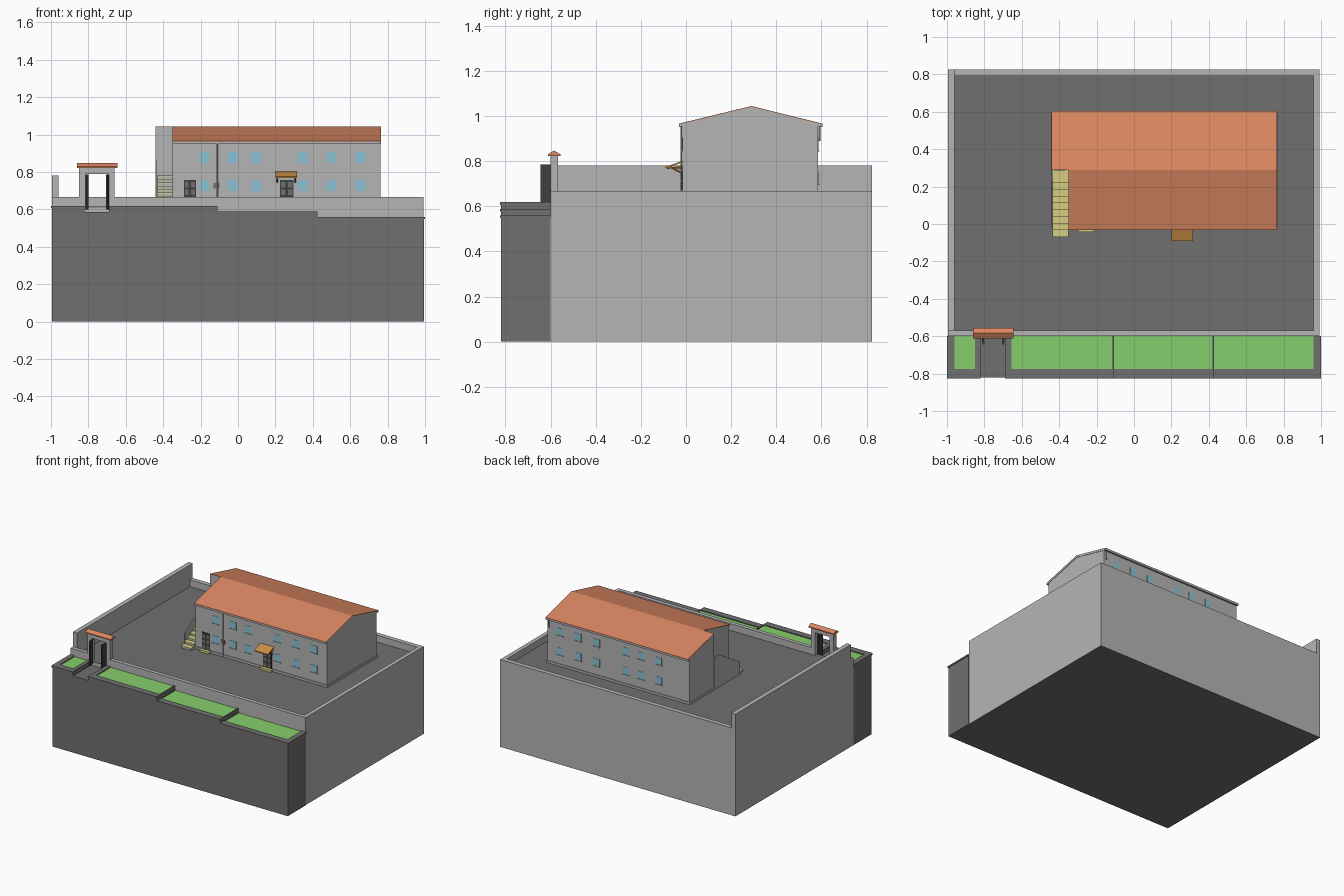
import bpy, bmesh, math
from mathutils import Vector

if "Cube" in bpy.data.objects:
    bpy.data.objects.remove(bpy.data.objects["Cube"])


def mat(name, r, g, b):
    m = bpy.data.materials.new(name)
    m.diffuse_color = (r, g, b, 1)
    m.use_nodes = True
    m.node_tree.nodes["Principled BSDF"].inputs["Base Color"].default_value = m.diffuse_color
    return m


LIGHT = mat("plaster", 0.46, 0.46, 0.46)
DARK = mat("dark_stone", 0.16, 0.16, 0.16)
TILE = mat("roof_tile", 0.70, 0.24, 0.12)
GRASS = mat("grass", 0.24, 0.62, 0.15)
GLASS = mat("glass", 0.25, 0.55, 0.68)
STEP = mat("step_stone", 0.66, 0.62, 0.22)
WOOD = mat("canopy_wood", 0.60, 0.28, 0.06)
DOOR = mat("door_dark", 0.05, 0.05, 0.05)


def finish(name, bm, m):
    bmesh.ops.recalc_face_normals(bm, faces=bm.faces)
    me = bpy.data.meshes.new(name)
    bm.to_mesh(me)
    bm.free()
    me.materials.append(m)
    ob = bpy.data.objects.new(name, me)
    bpy.context.collection.objects.link(ob)
    return ob


def box(name, x0, x1, y0, y1, z0, z1, m):
    bm = bmesh.new()
    bmesh.ops.create_cube(bm, size=1)
    for v in bm.verts:
        v.co = Vector((x1 if v.co.x > 0 else x0, y1 if v.co.y > 0 else y0, z1 if v.co.z > 0 else z0))
    return finish(name, bm, m)


def prism(name, x0, x1, yz, m):
    """Extrude a (y, z) outline along x."""
    bm = bmesh.new()
    f = bm.faces.new([bm.verts.new((x0, y, z)) for y, z in yz])
    r = bmesh.ops.extrude_face_region(bm, geom=[f])
    bmesh.ops.translate(bm, vec=(x1 - x0, 0, 0), verts=[g for g in r["geom"] if isinstance(g, bmesh.types.BMVert)])
    return finish(name, bm, m)


def rod(name, a, b, r, m):
    a, b = Vector(a), Vector(b)
    bm = bmesh.new()
    bmesh.ops.create_cone(bm, cap_ends=True, segments=8, radius1=r, radius2=r, depth=(b - a).length)
    ob = finish(name, bm, m)
    ob.location = (a + b) / 2
    ob.rotation_euler = (b - a).to_track_quat('Z', 'Y').to_euler()
    return ob


# terrace block with dark underside and courtyard paving
G = 0.615
base = box("terrace_block", -0.995, 0.992, -0.6, 0.825, 0, G - 0.004, LIGHT)
base.data.materials.append(DARK)
for p in base.data.polygons:
    if p.normal.z < -0.5:
        p.material_index = 1
box("courtyard_paving", -0.96, 0.96, -0.57, 0.79, G - 0.004, G, DARK)

# perimeter walls
WT = 0.667
box("left_wall", -0.995, -0.96, -0.57, 0.825, G - 0.004, 0.78, LIGHT)
box("right_wall", 0.96, 0.992, -0.57, 0.825, G - 0.004, WT, LIGHT)
box("back_wall", -0.96, 0.96, 0.79, 0.825, G - 0.004, WT, LIGHT)
box("front_wall_left", -0.995, -0.85, -0.6, -0.57, G - 0.004, WT, LIGHT)
box("front_wall_right", -0.66, 0.992, -0.6, -0.57, G - 0.004, WT, LIGHT)
box("gate_threshold", -0.815, -0.69, -0.6, -0.57, G - 0.004, G, DARK)

# stepped planters: (x0, x1, top, left rim, right rim)
planters = [(-0.995, -0.82, 0.618, 0.035, 0.03), (-0.69, -0.11, 0.618, 0.035, 0.008),
            (-0.11, 0.425, 0.588, 0.002, 0.008), (0.425, 0.995, 0.56, 0.002, 0.035)]
for i, (x0, x1, t, l, r) in enumerate(planters):
    box(f"planter_body_{i}", x0, x1, -0.82, -0.6, 0, t - 0.012, DARK)
    box(f"planter_front_rim_{i}", x0 - (i == 0) * 0.005, x1 + (i == 3) * 0.005, -0.825, -0.775, t - 0.012, t, DARK)
    box(f"planter_left_rim_{i}", x0 - (i == 0) * 0.005, x0 + l, -0.775, -0.6, t - 0.012, t, DARK)
    box(f"planter_right_rim_{i}", x1 - r, x1 + (i == 3) * 0.005, -0.775, -0.6, t - 0.012, t, DARK)
    box(f"planter_grass_{i}", x0 + l, x1 - r, -0.775, -0.6, t - 0.012, t - 0.007, GRASS)
box("gate_walkway", -0.82, -0.69, -0.82, -0.6, 0, 0.585, DARK)

# gate with tiled cap and two open leaves
box("gate_post_left", -0.85, -0.815, -0.6, -0.568, G - 0.004, 0.79, LIGHT)
box("gate_post_right", -0.69, -0.66, -0.6, -0.568, G - 0.004, 0.79, LIGHT)
box("gate_lintel", -0.85, -0.66, -0.6, -0.568, 0.79, 0.827, LIGHT)
prism("gate_roof", -0.86, -0.645, [(-0.612, 0.822), (-0.612, 0.83), (-0.584, 0.847), (-0.556, 0.83), (-0.556, 0.822)], TILE)
for side, x, tilt in (("left", -0.81, 0.15), ("right", -0.695, -0.15)):
    leaf = box(f"gate_leaf_{side}", -0.005, 0.005, -0.045, 0, 0.6, 0.785, DOOR)
    leaf.location = (x, -0.6, 0)
    leaf.rotation_euler.z = tilt

# house walls: full-depth main body, rear-only wing on the left
EV, RZ, RY = 0.962, 1.04, 0.29
YF, YB, XL, XM, XR = -0.015, 0.585, -0.44, -0.35, 0.762
prism("house_body", XM, XR, [(YF, G), (YF, EV), (RY, RZ), (YB, EV), (YB, G)], LIGHT)
prism("house_wing", XL, XM, [(RY, G), (RY, RZ), (YB, EV), (YB, G)], LIGHT)
box("house_plinth", XM, XR + 0.005, YF - 0.005, YB + 0.005, G, 0.632, LIGHT)
box("wing_plinth", XL - 0.005, XM, RY, YB + 0.005, G, 0.632, LIGHT)

# roof: grey eave boards below, tile sheets above
for nm, x0, ye in (("front", XM, -0.032), ("back", XL, 0.605)):
    for part, z, th, m in (("eave", 0.0, 0.012, LIGHT), ("tiles", 0.004, 0.004, TILE)):
        prism(f"roof_{part}_{nm}", x0, XR + 0.003,
              [(ye, EV + z), (RY, RZ + z), (RY, RZ + z - th), (ye, EV + z - th)], m)

# windows, repeated on both long faces and both storeys
for face, y in (("front", YF), ("back", YB)):
    s = -1 if face == "front" else 1
    for row, zc in enumerate((0.727, 0.876)):
        for i, xc in enumerate((-0.18, -0.03, 0.098, 0.345, 0.5, 0.655)):
            ys = sorted((y - s * 0.004, y + s * 0.002))
            box(f"window_{face}_{row}_{i}", xc - 0.026, xc + 0.026, *ys, zc - 0.028, zc + 0.028, GLASS)
            ys = sorted((y, y + s * 0.006))
            box(f"window_sill_{face}_{row}_{i}", xc - 0.03, xc + 0.03, *ys, zc - 0.033, zc - 0.028, LIGHT)

# front doors with steps
for i, (x0, x1) in enumerate(((-0.29, -0.225), (0.225, 0.297))):
    box(f"door_{i}", x0, x1, YF - 0.004, YF + 0.004, 0.63, 0.758, DOOR)
    for k in range(2):
        xa = x0 + 0.006 + k * (x1 - x0) / 2
        for j in range(3):
            box(f"door_panel_{i}_{k}_{j}", xa, xa + (x1 - x0) / 2 - 0.012, YF - 0.007, YF - 0.003,
                0.637 + j * 0.04, 0.667 + j * 0.04, DARK)
    box(f"door_step_{i}", x0 - 0.01, x1 + 0.01, -0.042, YF, G, 0.63, STEP)

# canopy over the right door
prism("door_canopy", 0.2, 0.315, [(-0.09, 0.768), (-0.09, 0.775), (YF, 0.802), (YF, 0.794)], WOOD)
for x in (0.21, 0.305):
    rod("canopy_brace", (x, YF, 0.745), (x, -0.07, 0.775), 0.004, WOOD)
    rod("canopy_beam", (x, YF, 0.772), (x, -0.085, 0.77), 0.004, WOOD)

# meter box and downpipes
box("meter_box", -0.13, -0.1, YF - 0.006, YF, 0.71, 0.74, DARK)
rod("front_downpipe", (-0.112, YF - 0.006, G), (-0.112, YF - 0.006, 0.955), 0.004, LIGHT)
rod("back_downpipe", (0.745, YB + 0.006, 0.89), (0.745, YB + 0.006, 0.955), 0.005, LIGHT)

# outside stair with sloping parapet
N, y0 = 9, -0.065
for i in range(N):
    ya, z = y0 + i * 0.036, G + (i + 1) * 0.0185
    yb = RY if i == N - 1 else ya + 0.036
    box(f"stair_riser_{i}", -0.43, XM, ya, yb, G, z - 0.006, LIGHT)
    box(f"stair_tread_{i}", -0.435, XM, ya - 0.004, yb, z - 0.006, z, STEP)
prism("stair_parapet", -0.442, -0.434, [(-0.02, G), (-0.02, 0.71), (0.23, 0.86), (RY, 0.86), (RY, G)], LIGHT)
box("stair_door", -0.425, -0.365, RY - 0.004, RY + 0.002, G + N * 0.0185, 0.925, LIGHT)
